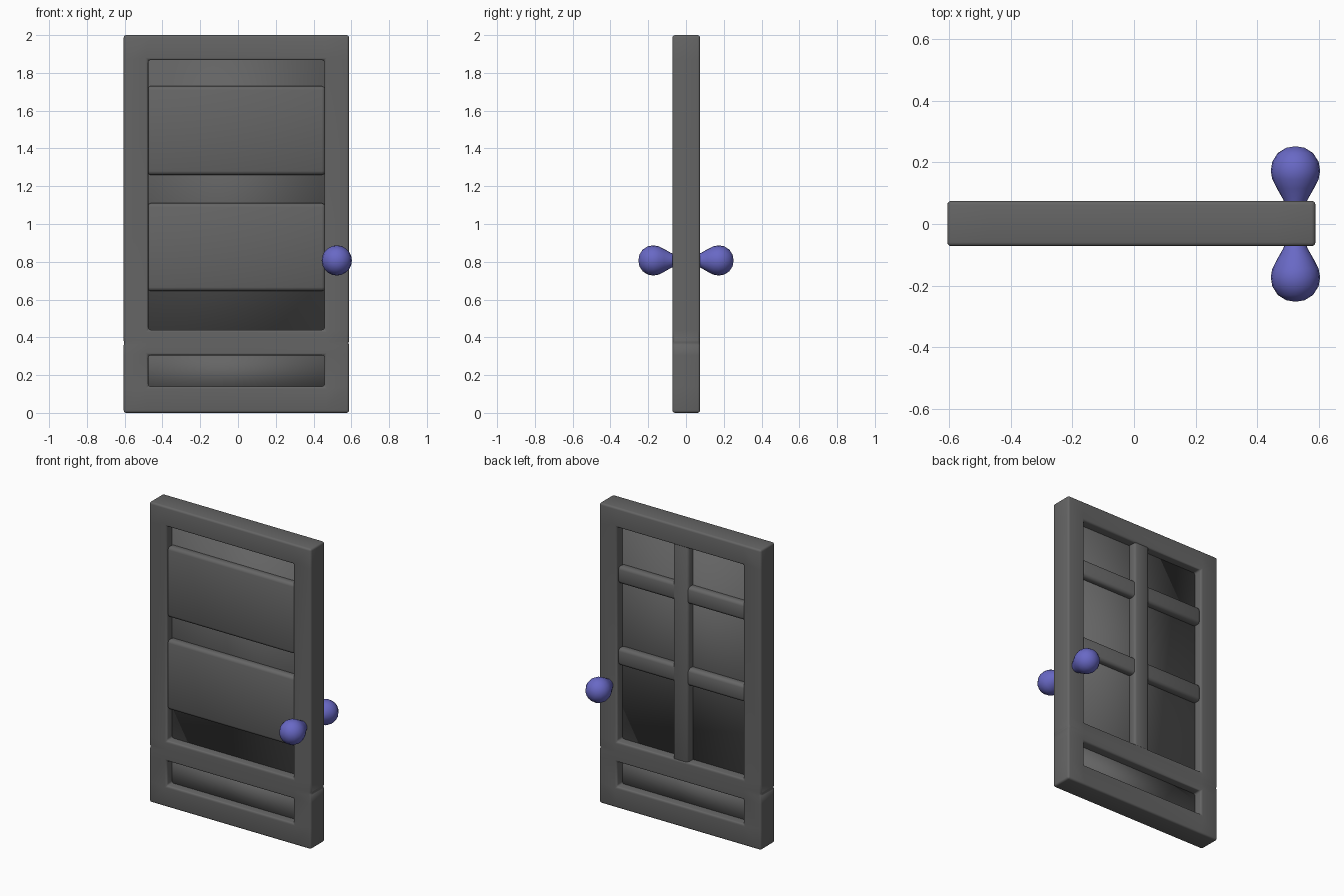
import bpy, bmesh, math
from mathutils import Matrix

if "Cube" in bpy.data.objects:
    bpy.data.objects.remove(bpy.data.objects["Cube"], do_unlink=True)


def make_material(name, rgb):
    mat = bpy.data.materials.new(name)
    mat.use_nodes = True
    mat.diffuse_color = (*rgb, 1)
    bsdf = next(n for n in mat.node_tree.nodes if n.type == "BSDF_PRINCIPLED")
    bsdf.inputs["Base Color"].default_value = (*rgb, 1)
    return mat


GREY = make_material("dark grey", (0.13, 0.13, 0.13))
BLUE = make_material("violet blue", (0.14, 0.14, 0.56))


def finish(name, bm, mat, bevel=0, segments=2):
    """Turn the bmesh into a smooth shaded object with optional soft edges."""
    bmesh.ops.recalc_face_normals(bm, faces=bm.faces)
    mesh = bpy.data.meshes.new(name)
    for face in bm.faces:
        face.smooth = True
    bm.to_mesh(mesh)
    bm.free()
    mesh.materials.append(mat)
    obj = bpy.data.objects.new(name, mesh)
    bpy.context.collection.objects.link(obj)
    if bevel:
        mod = obj.modifiers.new("soft edges", "BEVEL")
        mod.width = bevel
        mod.segments = segments
        mod.limit_method = "ANGLE"
        mod.angle_limit = math.radians(40)
    return obj


def box(name, x, y, z, bevel):
    bm = bmesh.new()
    bmesh.ops.create_cube(bm, size=1)
    for v in bm.verts:
        v.co = [r[0] if c < 0 else r[1] for c, r in zip(v.co, (x, y, z))]
    return finish(name, bm, GREY, bevel)


# Frame: a sheet with two openings, thickened, with a small notch on each side
FRONT, BACK = -0.072, 0.075
xs = [-0.605, -0.475, 0.458, 0.588]
zs = [0.0, 0.14, 0.305, 0.358, 0.37, 0.382, 0.44, 1.868, 2.0]
bm = bmesh.new()
grid = [[bm.verts.new((x, FRONT, z)) for x in xs] for z in zs]
for j in range(len(zs) - 1):
    for i in range(len(xs) - 1):
        if i == 1 and zs[j] in (0.14, 0.44):
            continue
        bm.faces.new((grid[j][i], grid[j][i + 1], grid[j + 1][i + 1], grid[j + 1][i]))
notch = zs.index(0.37)
grid[notch][0].co.x += 0.005
grid[notch][-1].co.x -= 0.005
extruded = bmesh.ops.extrude_face_region(bm, geom=bm.faces[:])
for item in extruded["geom"]:
    if isinstance(item, bmesh.types.BMVert):
        item.co.y = BACK
finish("door_frame", bm, GREY, 0.022, 3)

# Thin panels filling the openings
box("upper_panel", (-0.54, 0.52), (-0.015, 0.015), (0.4, 1.92), 0)
box("lower_panel", (-0.54, 0.52), (-0.015, 0.015), (0.09, 0.34), 0)

# Wide boards on the front, narrow rails and an upright on the back
for name, bottom, top in (("lower_board", 0.645, 1.11), ("upper_board", 1.26, 1.73)):
    box(name, (-0.483, 0.464), (-0.062, 0.0), (bottom, top), 0.02)
for name, bottom, top in (("lower_rail", 0.945, 1.06), ("upper_rail", 1.49, 1.605)):
    box(name, (-0.483, 0.464), (0.0, 0.062), (bottom, top), 0.02)
box("upright", (-0.062, 0.05), (0.0, 0.068), (0.42, 1.89), 0.015)

# Teardrop knobs, turned around the y axis and mirrored to both sides
PROFILE = [(0.03, 0.055), (0.04, 0.08), (0.06, 0.115), (0.075, 0.145), (0.08, 0.172),
           (0.075, 0.202), (0.057, 0.23), (0.03, 0.247), (0, 0.252)]
for name, side in (("front_knob", -1), ("back_knob", 1)):
    bm = bmesh.new()
    pts = [bm.verts.new((r, side * y, 0)) for r, y in PROFILE]
    edges = [bm.edges.new(pair) for pair in zip(pts, pts[1:])]
    bmesh.ops.spin(bm, geom=pts + edges, cent=(0, 0, 0), axis=(0, 1, 0),
                   angle=math.tau, steps=20)
    bmesh.ops.remove_doubles(bm, verts=bm.verts[:], dist=0.0005)
    bmesh.ops.transform(bm, matrix=Matrix.Translation((0.523, 0, 0.807)), verts=bm.verts[:])
    finish(name, bm, BLUE)
